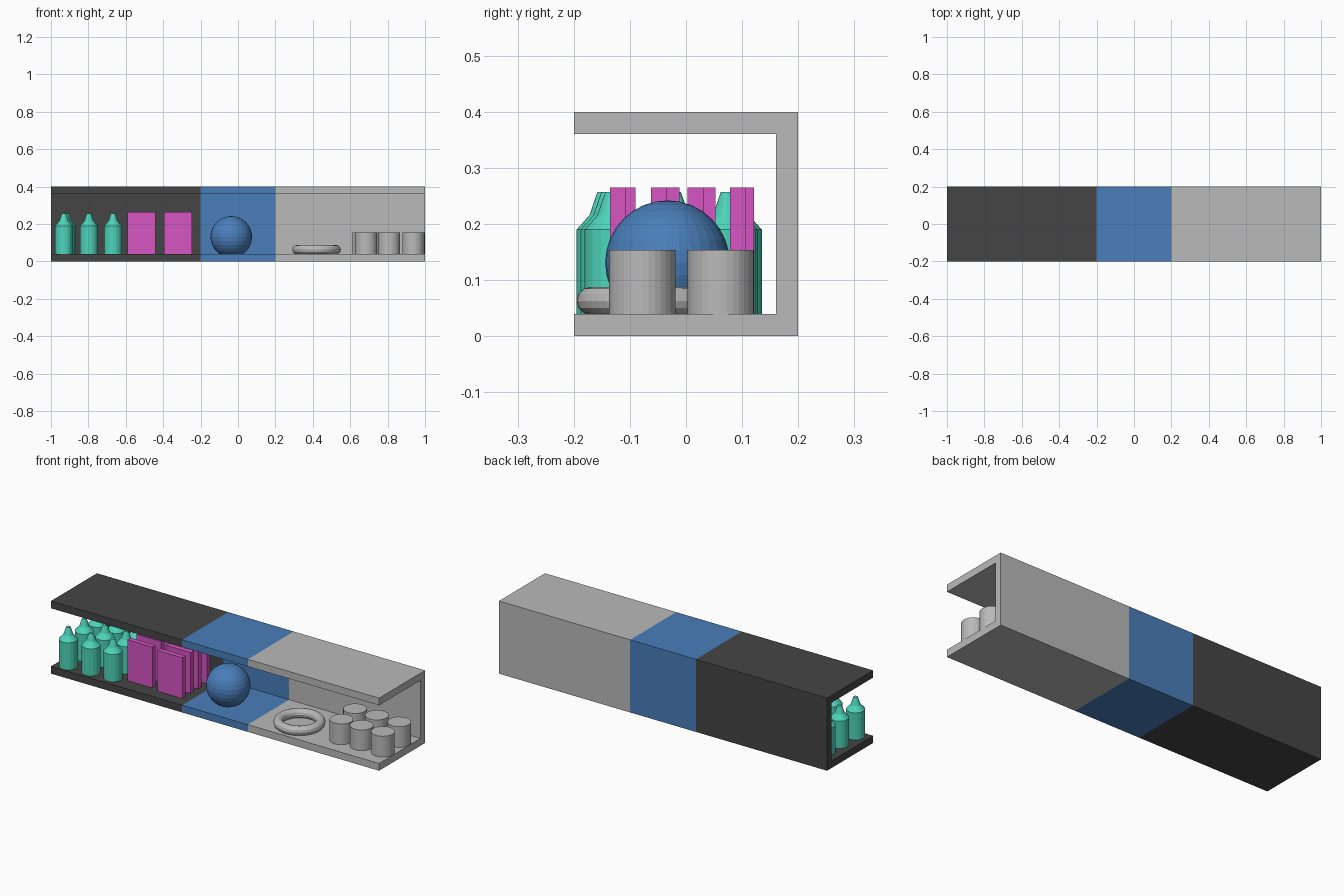
import bpy
import bmesh
from math import cos, sin, tau

cube = bpy.data.objects.get("Cube")
if cube:
    bpy.data.objects.remove(cube, do_unlink=True)


def material(name, rgb):
    mat = bpy.data.materials.new(name)
    mat.use_nodes = True
    mat.diffuse_color = (*rgb, 1)
    mat.node_tree.nodes["Principled BSDF"].inputs["Base Color"].default_value = (*rgb, 1)
    return mat


CHARCOAL = material("charcoal", (0.06, 0.06, 0.06))
BLUE = material("blue", (0.067, 0.209, 0.49))
GREY = material("grey", (0.49, 0.49, 0.49))
TEAL = material("teal", (0.076, 0.66, 0.49))
PINK = material("pink", (0.67, 0.089, 0.54))

FLOOR = 0.04


def finish(name, bm, mat, location=(0, 0, 0)):
    bmesh.ops.recalc_face_normals(bm, faces=bm.faces)
    mesh = bpy.data.meshes.new(name)
    bm.to_mesh(mesh)
    bm.free()
    mesh.materials.append(mat)
    obj = bpy.data.objects.new(name, mesh)
    obj.location = location
    bpy.context.collection.objects.link(obj)
    return obj


def shelf_section(name, x0, x1, mat):
    """C-shaped channel, open at the front."""
    profile = [(-0.2, 0), (0.2, 0), (0.2, 0.4), (-0.2, 0.4),
               (-0.2, 0.36), (0.16, 0.36), (0.16, FLOOR), (-0.2, FLOOR)]
    bm = bmesh.new()
    face = bm.faces.new([bm.verts.new((x0, y, z)) for y, z in profile])
    ext = bmesh.ops.extrude_face_region(bm, geom=[face], use_keep_orig=True)
    verts = [v for v in ext["geom"] if isinstance(v, bmesh.types.BMVert)]
    bmesh.ops.translate(bm, verts=verts, vec=(x1 - x0, 0, 0))
    finish(name, bm, mat)


def lathe(name, profile, sides, mat, location):
    """Stack of rings (radius, height) closed at both ends."""
    bm = bmesh.new()
    rings = [[bm.verts.new((r * cos(tau * i / sides), r * sin(tau * i / sides), z))
              for i in range(sides)] for r, z in profile]
    for low, high in zip(rings, rings[1:]):
        for i in range(sides):
            j = (i + 1) % sides
            bm.faces.new((low[i], low[j], high[j], high[i]))
    bm.faces.new(rings[0])
    bm.faces.new(rings[-1])
    finish(name, bm, mat, location)


def box(name, size, mat, location):
    bm = bmesh.new()
    bmesh.ops.create_cube(bm, size=1)
    bmesh.ops.scale(bm, verts=bm.verts, vec=size)
    finish(name, bm, mat, location)


# Shelf in three coloured sections
shelf_section("shelf_right", -1, -0.2, CHARCOAL)
shelf_section("shelf_middle", -0.2, 0.2, BLUE)
shelf_section("shelf_left", 0.2, 1, GREY)

# Bottles: three columns, three rows, slightly staggered
BOTTLE = [(0.048, 0), (0.048, 0.15), (0.025, 0.176), (0.011, 0.217)]
for col, x in enumerate((-0.931, -0.797, -0.668)):
    for row, y in enumerate((-0.147, -0.02, 0.087)):
        shift = 0.008 * row if col == 0 else 0
        lathe(f"bottle_{col}_{row}", BOTTLE, 16, TEAL,
              (x + shift, y + 0.007 * col * (1 - row), FLOOR))

# Upright boxes: two columns, four rows
for col, (x, rows) in enumerate(((-0.515, (-0.104, -0.026, 0.039, 0.107)),
                                 (-0.32, (-0.121, -0.048, 0.017, 0.092)))):
    for row, y in enumerate(rows):
        box(f"upright_box_{col}_{row}", (0.15, 0.028, 0.225), PINK,
            (x, y, FLOOR + 0.1125))

# Ball
bm = bmesh.new()
bmesh.ops.create_uvsphere(bm, u_segments=32, v_segments=16, radius=0.111)
finish("ball", bm, BLUE, (-0.036, -0.033, 0.131))

# Ring lying on the shelf floor
bpy.ops.mesh.primitive_torus_add(location=(0.42, -0.065, 0.063), major_radius=0.105,
                                 minor_radius=0.025, major_segments=48, minor_segments=12)
ring = bpy.context.object
ring.name = "ring"
ring.data.materials.append(GREY)

# Cans: two rows of three
for row, (y, xs) in enumerate(((-0.078, (0.685, 0.808, 0.938)),
                               (0.062, (0.67, 0.803, 0.94)))):
    for col, x in enumerate(xs):
        lathe(f"can_{row}_{col}", [(0.059, 0), (0.059, 0.114)], 32, GREY, (x, y, FLOOR))
